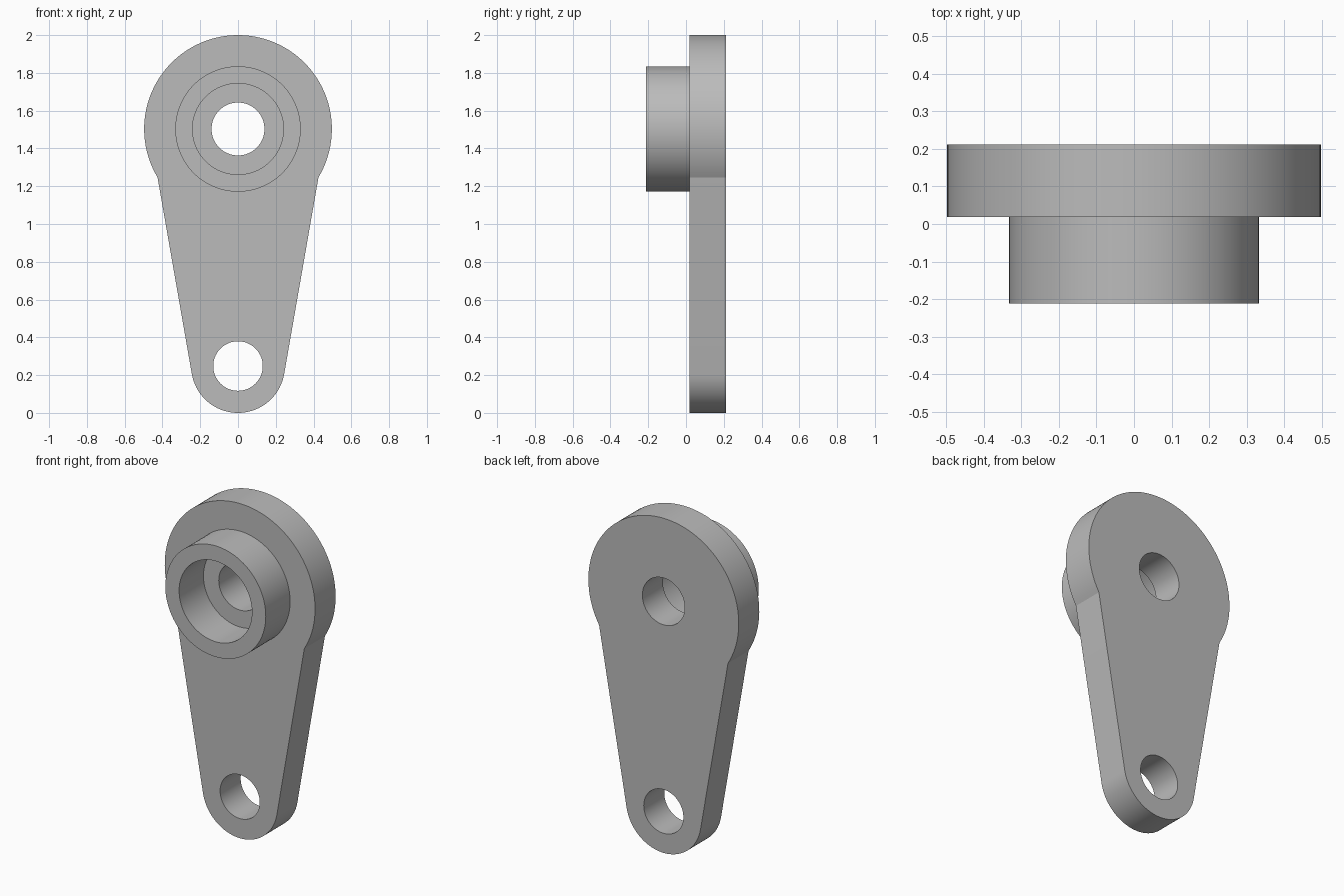
import bpy
import bmesh
from math import cos, sin, radians

cube = bpy.data.objects.get("Cube")
if cube:
    bpy.data.objects.remove(cube, do_unlink=True)

grey = bpy.data.materials.new("plain grey")
grey.use_nodes = True
colour = (0.5, 0.5, 0.5, 1)
grey.diffuse_color = colour
grey.node_tree.nodes["Principled BSDF"].inputs["Base Color"].default_value = colour

TOP_Z, LOW_Z = 1.503, 0.248
BACK, FACE, FRONT = 0.212, 0.018, -0.212


def arc(z, radius, start, end, steps):
    """Points of an arc in the xz plane, ends included."""
    angles = [radians(start + (end - start) * i / steps) for i in range(steps + 1)]
    return [(radius * cos(a), z + radius * sin(a)) for a in angles]


def circle(z, radius):
    return arc(z, radius, 0, 360, 96)[:-1]


def extruded(name, loops, y0, y1):
    """Solid from an outer outline and hole outlines, running from y0 to y1."""
    bm = bmesh.new()
    edges = []
    for loop in loops:
        verts = [bm.verts.new((x, y0, z)) for x, z in loop]
        edges += [bm.edges.new((a, b)) for a, b in zip(verts, verts[1:] + verts[:1])]
    bmesh.ops.triangle_fill(bm, edges=edges, use_beauty=True, normal=(0, -1, 0))
    result = bmesh.ops.extrude_face_region(bm, geom=bm.faces[:], use_keep_orig=True)
    moved = [g for g in result["geom"] if isinstance(g, bmesh.types.BMVert)]
    bmesh.ops.translate(bm, verts=moved, vec=(0, y1 - y0, 0))
    bmesh.ops.recalc_face_normals(bm, faces=bm.faces[:])
    mesh = bpy.data.meshes.new(name)
    bm.to_mesh(mesh)
    bm.free()
    mesh.materials.append(grey)
    obj = bpy.data.objects.new(name, mesh)
    bpy.context.collection.objects.link(obj)
    bpy.ops.object.select_all(action="DESELECT")
    obj.select_set(True)
    bpy.context.view_layer.objects.active = obj
    bpy.ops.object.shade_smooth_by_angle(angle=radians(15))
    return obj


# Lever plate: large head and small foot joined by tapering sides
outline = arc(TOP_Z, 0.497, -31, 211, 72) + arc(LOW_Z, 0.248, 190, 350, 48)
extruded("lever_plate", [outline, circle(TOP_Z, 0.14), circle(LOW_Z, 0.131)], FACE, BACK)

# Raised collar around the upper hole
extruded("front_collar", [circle(TOP_Z, 0.332), circle(TOP_Z, 0.241)], FRONT, FACE)
